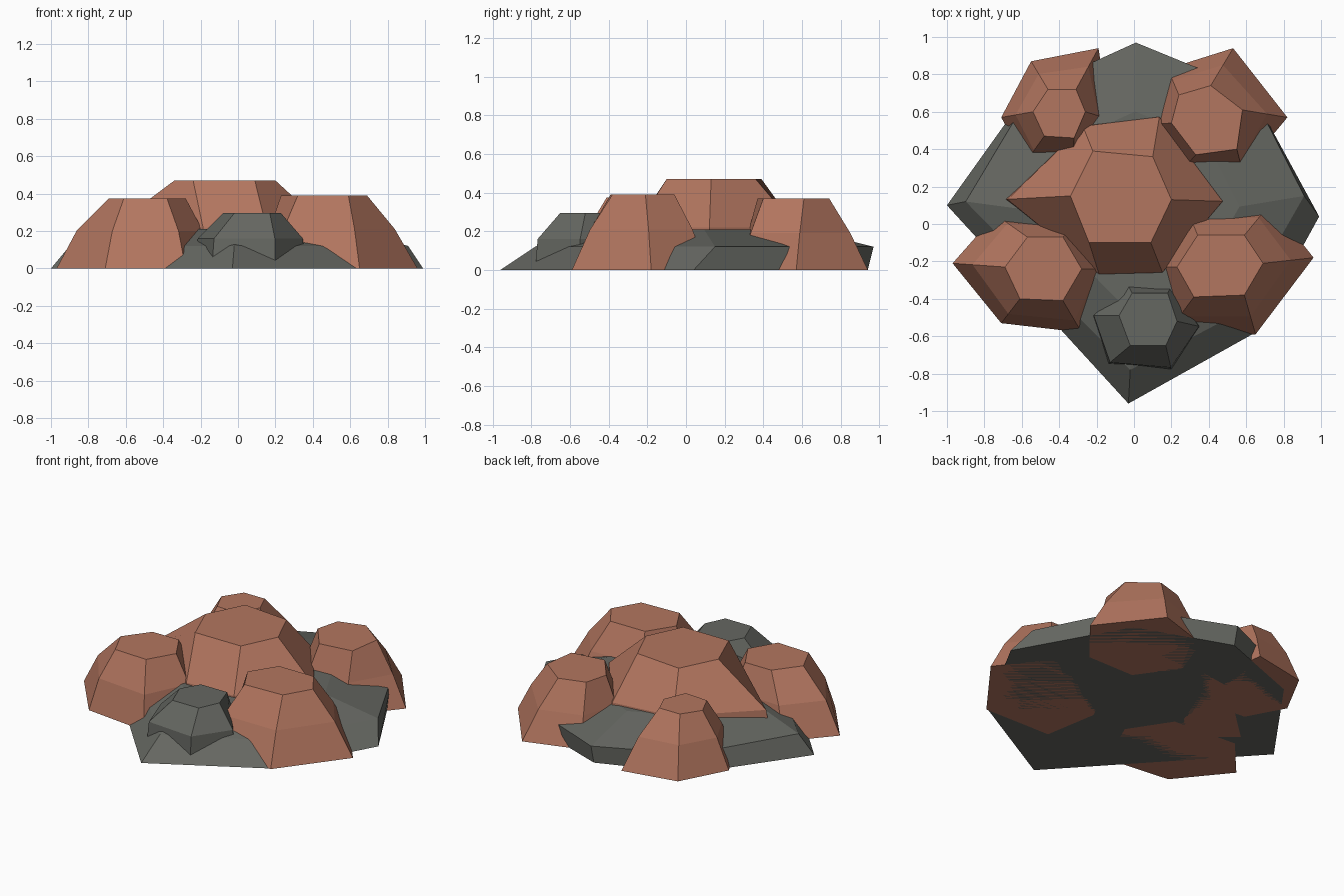
import bpy, bmesh


def material(name, rgb):
    m = bpy.data.materials.new(name)
    m.diffuse_color = (*rgb, 1)
    return m


clay = material("clay brown", (0.45, 0.18, 0.115))
slate = material("slate grey", (0.13, 0.135, 0.12))


def loft(name, mat, rings):
    """Join rings (z, outline), bottom to top, into a closed faceted boulder."""
    bm = bmesh.new()
    loops = [[bm.verts.new((x, y, z)) for x, y in pts] for z, pts in rings]
    n = len(loops[0])
    for low, high in zip(loops, loops[1:]):
        for i in range(n):
            j = (i + 1) % n
            bm.faces.new((low[i], low[j], high[j], high[i]))
    bm.faces.new(loops[0][::-1])
    bm.faces.new(loops[-1])
    bmesh.ops.recalc_face_normals(bm, faces=bm.faces)
    me = bpy.data.meshes.new(name)
    bm.to_mesh(me)
    bm.free()
    me.materials.append(mat)
    bpy.context.collection.objects.link(bpy.data.objects.new(name, me))


def boulder(name, mat, height, mid_z, mid, top, base):
    """Six-sided boulder: steep lower band, sloped upper band, flat top."""
    waist = [(t[0] + (b[0] - t[0]) * mid, t[1] + (b[1] - t[1]) * mid)
             for t, b in zip(top, base)]
    loft(name, mat, [(0, base), (mid_z, waist), (height, top)])


# low slate slab under everything
rim = [(-0.9, 0.12), (-0.02, -0.78), (0.55, -0.48), (0.91, 0.15),
       (0.62, 0.72), (0.01, 0.97), (-0.54, 0.72)]
foot = [(-1, 0.1), (-0.03, -0.96), (0.65, -0.58), (0.99, 0.04),
        (0.61, 0.72), (0.01, 0.94), (-0.55, 0.73)]
loft("slab", slate, [(0, foot), (0.12, rim),
                     (0.21, [(x * 0.62, y * 0.62) for x, y in rim])])

# tall middle boulder
boulder("middle_boulder", clay, 0.47, 0.22, 0.88,
        [(-0.34, 0.15), (-0.24, -0.10), (0.09, -0.10),
         (0.20, 0.13), (0.10, 0.36), (-0.22, 0.39)],
        [(-0.72, 0.13), (-0.18, -0.29), (0.16, -0.28),
         (0.51, 0.12), (0.14, 0.60), (-0.28, 0.54)])

# four corner boulders
boulder("front_right_boulder", clay, 0.39, 0.21, 0.55,
        [(0.23, -0.23), (0.32, -0.39), (0.59, -0.38),
         (0.69, -0.21), (0.59, -0.06), (0.34, -0.06)],
        [(0.12, -0.23), (0.18, -0.58), (0.65, -0.59),
         (0.96, -0.18), (0.73, 0.11), (0.28, 0.09)])
boulder("front_left_boulder", clay, 0.375, 0.2, 0.62,
        [(-0.69, -0.23), (-0.61, -0.40), (-0.38, -0.41),
         (-0.28, -0.24), (-0.38, -0.07), (-0.57, -0.07)],
        [(-0.97, -0.21), (-0.71, -0.53), (-0.28, -0.58),
         (-0.13, -0.24), (-0.30, 0.02), (-0.74, 0.05)])
boulder("back_left_boulder", clay, 0.36, 0.2, 0.55,
        [(-0.54, 0.60), (-0.48, 0.47), (-0.32, 0.46),
         (-0.26, 0.60), (-0.31, 0.72), (-0.46, 0.72)],
        [(-0.71, 0.57), (-0.58, 0.33), (-0.33, 0.31),
         (-0.13, 0.56), (-0.19, 0.94), (-0.55, 0.87)])
boulder("back_right_boulder", clay, 0.37, 0.19, 0.55,
        [(0.20, 0.54), (0.33, 0.37), (0.55, 0.40),
         (0.58, 0.61), (0.41, 0.74), (0.24, 0.69)],
        [(0.07, 0.53), (0.25, 0.28), (0.58, 0.28),
         (0.82, 0.57), (0.53, 0.94), (0.18, 0.83)])

# small slate boulder at the front
boulder("small_front_boulder", slate, 0.295, 0.16, 0.9,
        [(-0.08, -0.49), (-0.02, -0.65), (0.17, -0.65),
         (0.23, -0.52), (0.18, -0.37), (-0.01, -0.37)],
        [(-0.23, -0.49), (-0.14, -0.75), (0.20, -0.78),
         (0.36, -0.55), (0.20, -0.33), (-0.04, -0.31)])
